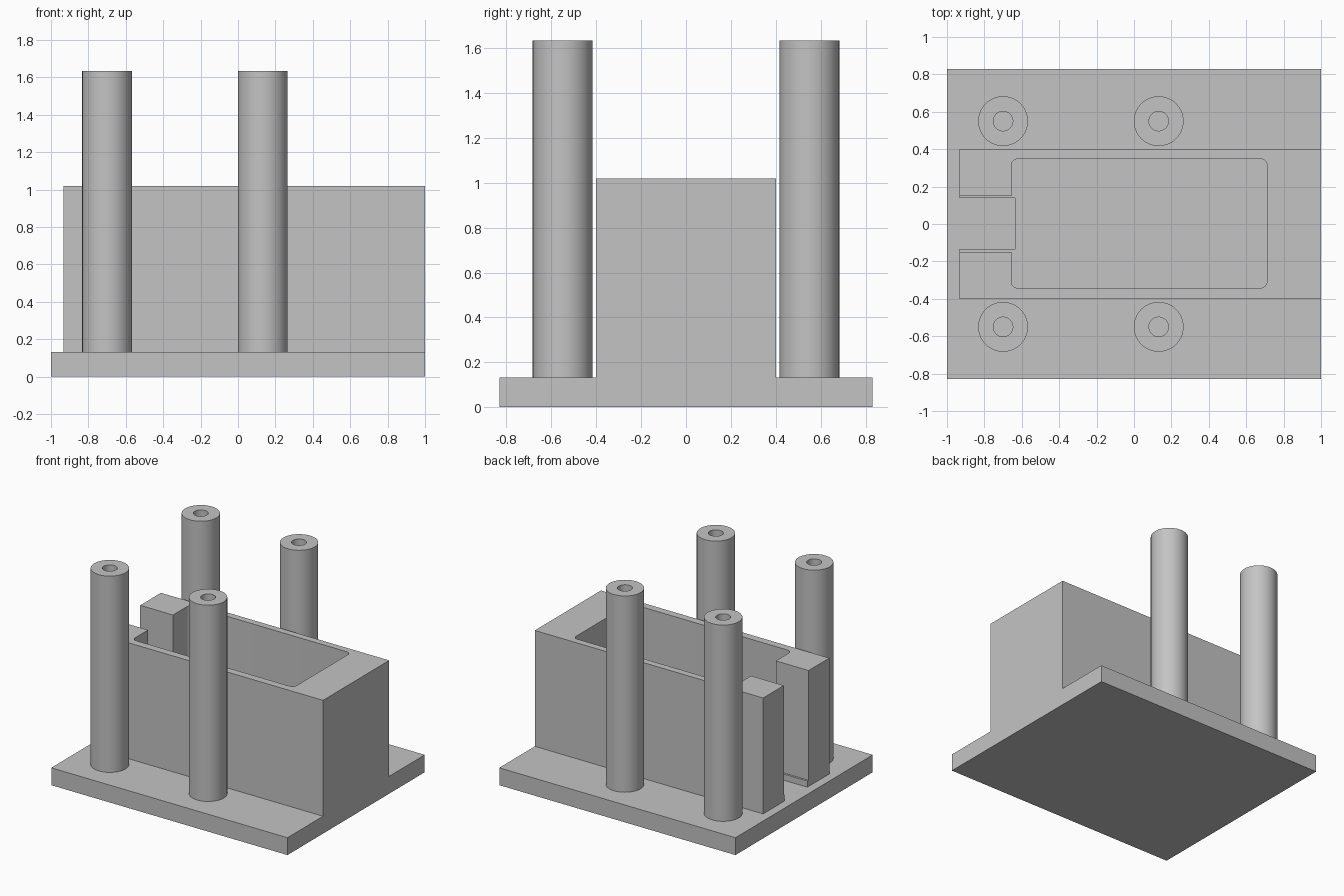
import bpy, bmesh, math
from mathutils import Vector

if "Cube" in bpy.data.objects:
    bpy.data.objects.remove(bpy.data.objects["Cube"], do_unlink=True)

grey = bpy.data.materials.new("plain grey")
grey.use_nodes = True
colour = (0.55, 0.55, 0.55, 1)
grey.diffuse_color = colour
grey.node_tree.nodes["Principled BSDF"].inputs["Base Color"].default_value = colour

BASE_TOP, BLOCK_TOP, POST_TOP = 0.133, 1.02, 1.635
FLOOR = 0.18


def add_object(name, bm):
    bmesh.ops.recalc_face_normals(bm, faces=bm.faces)
    mesh = bpy.data.meshes.new(name)
    bm.to_mesh(mesh)
    bm.free()
    mesh.materials.append(grey)
    obj = bpy.data.objects.new(name, mesh)
    bpy.context.collection.objects.link(obj)
    return obj


def box(name, low, high, corner=0):
    """Box between two corners, with optionally rounded upright edges."""
    low, high = Vector(low), Vector(high)
    bm = bmesh.new()
    bmesh.ops.create_cube(bm, size=1)
    for v in bm.verts:
        v.co = (low + high) / 2 + v.co * (high - low)
    if corner:
        upright = [e for e in bm.edges
                   if abs(e.verts[0].co.z - e.verts[1].co.z) > 0.01]
        bmesh.ops.bevel(bm, geom=upright, offset=corner, segments=6,
                        profile=0.5, affect='EDGES')
    return add_object(name, bm)


def combine(target, other, operation):
    """Apply a boolean and remove the helper."""
    mod = target.modifiers.new("boolean", 'BOOLEAN')
    mod.operation, mod.solver, mod.object = operation, 'EXACT', other
    bpy.context.view_layer.objects.active = target
    bpy.ops.object.modifier_apply(modifier=mod.name)
    bpy.data.objects.remove(other, do_unlink=True)


def smooth(obj):
    bpy.ops.object.select_all(action='DESELECT')
    obj.select_set(True)
    bpy.context.view_layer.objects.active = obj
    bpy.ops.object.shade_smooth_by_angle(angle=math.radians(30))


# Hollow block with a pocket and a slot open at one end
holder = box("holder_with_base", (-0.933, -0.4, BASE_TOP), (1, 0.4, BLOCK_TOP))
combine(holder, box("pocket", (-0.656, -0.342, FLOOR), (0.711, 0.348, 1.2), 0.035),
        'DIFFERENCE')
combine(holder, box("wide_slot", (-1.1, -0.15, FLOOR), (-0.6, 0.15, 1.2)), 'DIFFERENCE')
combine(holder, box("lower_slot", (-1.1, -0.135, 0), (-0.635, 0.14, 0.3)), 'DIFFERENCE')

# Base plate merged with the block
combine(holder, box("base_plate", (-1, -0.83, 0), (1, 0.83, BASE_TOP)), 'UNION')
smooth(holder)


def post(name, x, y, sides=64):
    """Hollow round post: outer wall, rim and bore."""
    bm = bmesh.new()
    outer, bore = 0.133, 0.052
    rings = []
    for radius, z in ((outer, BASE_TOP), (outer, POST_TOP),
                      (bore, POST_TOP), (bore, BASE_TOP)):
        rings.append([bm.verts.new((x + radius * math.cos(math.tau * i / sides),
                                    y + radius * math.sin(math.tau * i / sides), z))
                      for i in range(sides)])
    rings.append(rings[0])
    for a, b in zip(rings, rings[1:]):
        for i in range(sides):
            j = (i + 1) % sides
            bm.faces.new((a[i], a[j], b[j], b[i]))
    smooth(add_object(name, bm))


# Four posts
for end, x in (("right", -0.70), ("left", 0.132)):
    for side, y in (("front", -0.55), ("back", 0.55)):
        post(f"{side}_{end}_post", x, y)
